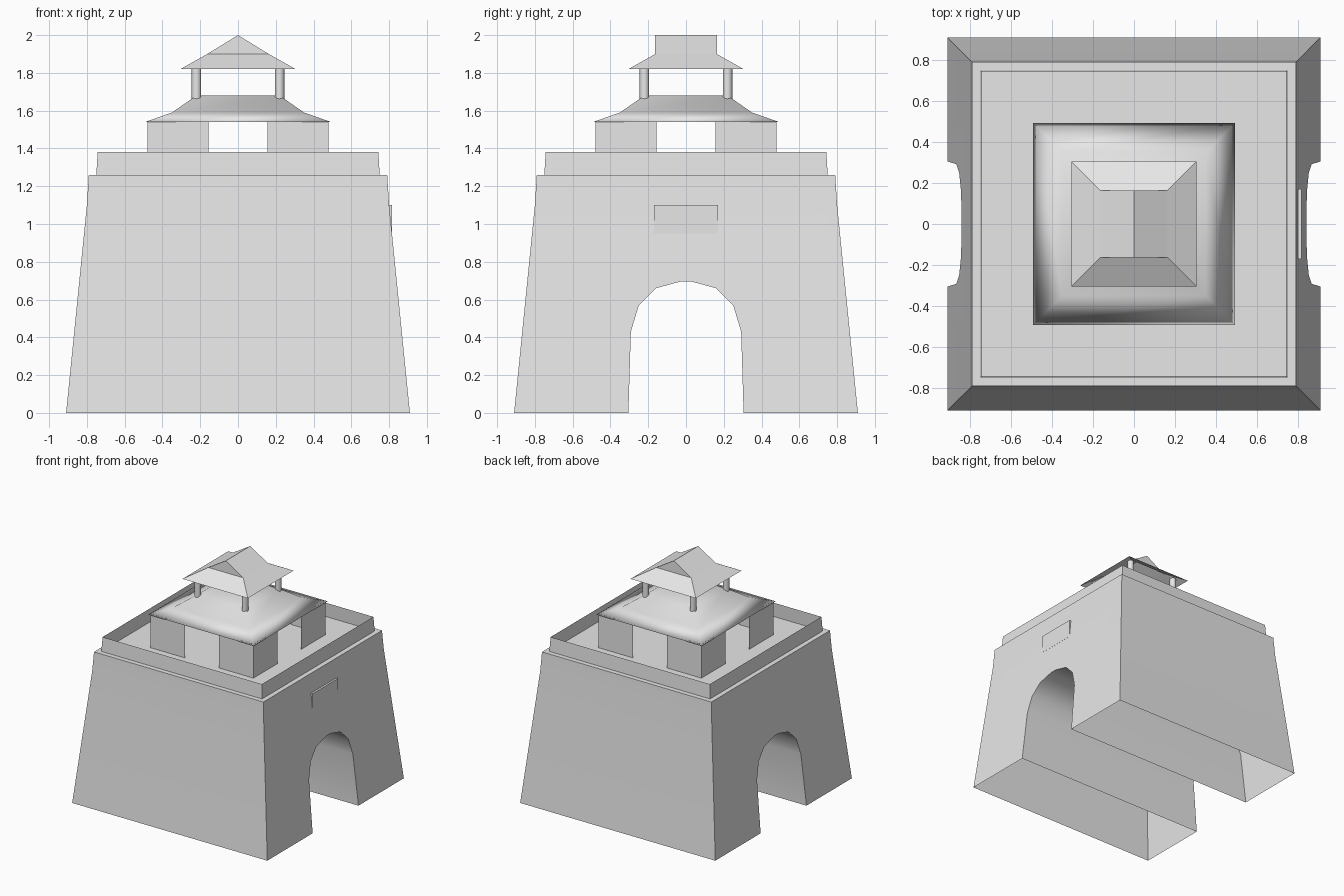
import bpy
import bmesh
from math import radians

if "Cube" in bpy.data.objects:
    bpy.data.objects.remove(bpy.data.objects["Cube"], do_unlink=True)

GREY = (0.8, 0.8, 0.8, 1)
stone = bpy.data.materials.new("pale grey stone")
stone.use_nodes = True
stone.diffuse_color = GREY
stone.node_tree.nodes["Principled BSDF"].inputs["Base Color"].default_value = GREY


def finish(name, bm, angle=None):
    """Turn a bmesh into a named object; angle is the smoothing limit in degrees."""
    bmesh.ops.remove_doubles(bm, verts=bm.verts, dist=0.0001)
    mesh = bpy.data.meshes.new(name)
    bm.to_mesh(mesh)
    bm.free()
    mesh.materials.append(stone)
    ob = bpy.data.objects.new(name, mesh)
    bpy.context.collection.objects.link(ob)
    if angle:
        bpy.ops.object.select_all(action='DESELECT')
        ob.select_set(True)
        bpy.context.view_layer.objects.active = ob
        bpy.ops.object.shade_smooth_by_angle(angle=radians(angle))
    return ob


def face(bm, pts):
    return bm.faces.new([bm.verts.new(p) for p in pts])


def square(h, z):
    return [(-h, -h, z), (h, -h, z), (h, h, z), (-h, h, z)]


def loft(bm, profile, sides=range(4)):
    """Sloping walls through square rings given as (half width, height)."""
    for (h0, z0), (h1, z1) in zip(profile, profile[1:]):
        a, b = square(h0, z0), square(h1, z1)
        for i in sides:
            j = (i + 1) % 4
            face(bm, (a[i], a[j], b[j], b[i]))


# Gate block: battered walls, open underneath, with an arched passage along x
FOOT, BEND, TOP = (0.91, 0), (0.80, 1.1), (0.79, 1.26)


def wall_x(z):
    return FOOT[0] + (BEND[0] - FOOT[0]) * z / BEND[1]


half_arch = [(0.305, 0), (0.292, 0.43), (0.25, 0.57), (0.16, 0.66), (0.03, 0.695)]
arch = half_arch + [(-y, z) for y, z in reversed(half_arch)]

bm = bmesh.new()
loft(bm, [FOOT, BEND], sides=(0, 2))
loft(bm, [BEND, TOP])
face(bm, square(*TOP))
outline = [(-FOOT[0], 0), (-BEND[0], BEND[1]), BEND, FOOT] + arch
for s in (1, -1):
    pts = [(s * wall_x(z), y, z) for y, z in outline]
    face(bm, pts[::-1] if s > 0 else pts)
for (y0, z0), (y1, z1) in zip(arch, arch[1:]):
    x0, x1 = wall_x(z0), wall_x(z1)
    face(bm, ((-x0, y0, z0), (x0, y0, z0), (x1, y1, z1), (-x1, y1, z1)))
finish("gate_block", bm, 50)

# Plaque above the arch on one side, upright against the sloping wall
bm = bmesh.new()
bmesh.ops.create_cube(bm, size=1)
px, pz = wall_x(0.95), 1.025
for v in bm.verts:
    v.co = (px - 0.01 + v.co.x * 0.022, v.co.y * 0.34, pz + v.co.z * 0.15)
finish("plaque", bm)

# Thin parapet around the terrace
bm = bmesh.new()
loft(bm, [(0.75, 1.26), (0.743, 1.38)])
finish("parapet", bm)

# Pavilion walls: an L-shaped sheet at each corner, leaving four doorways
bm = bmesh.new()
W, D, Z0, Z1 = 0.48, 0.157, 1.26, 1.545
for s in (1, -1):
    for a, b in ((-W, -D), (D, W)):
        face(bm, [(s * p, -s * W, z) for p, z in ((a, Z0), (b, Z0), (b, Z1), (a, Z1))])
        face(bm, [(s * W, s * p, z) for p, z in ((a, Z0), (b, Z0), (b, Z1), (a, Z1))])
finish("pavilion_walls", bm)

# Lower roof: flared and softly shaded
bm = bmesh.new()
flare = [(0.492, 1.54), (0.35, 1.59), (0.22, 1.68)]
loft(bm, flare)
face(bm, square(*flare[-1]))
face(bm, square(*flare[0])[::-1])
finish("lower_roof", bm, 180)

# Four round posts
for sx, side in ((1, "left"), (-1, "right")):
    for sy, end in ((-1, "front"), (1, "back")):
        bm = bmesh.new()
        bmesh.ops.create_cone(bm, cap_ends=True, segments=16, radius1=0.025,
                              radius2=0.025, depth=0.19)
        bmesh.ops.translate(bm, verts=bm.verts, vec=(sx * 0.22, sy * 0.22, 1.745))
        finish(f"{end}_{side}_post", bm, 40)

# Upper roof: hipped skirt below a gabled ridge that runs front to back
bm = bmesh.new()
EAVE, NECK, RIDGE = (0.305, 1.82), (0.163, 1.90), 2.0
loft(bm, [EAVE, NECK])
n, nz = NECK
for s in (1, -1):
    face(bm, ((s * n, -s * n, nz), (s * n, s * n, nz), (0, s * n, RIDGE), (0, -s * n, RIDGE)))
    face(bm, ((-s * n, -s * n, nz), (s * n, -s * n, nz), (0, -s * n, RIDGE)))
finish("upper_roof", bm)
